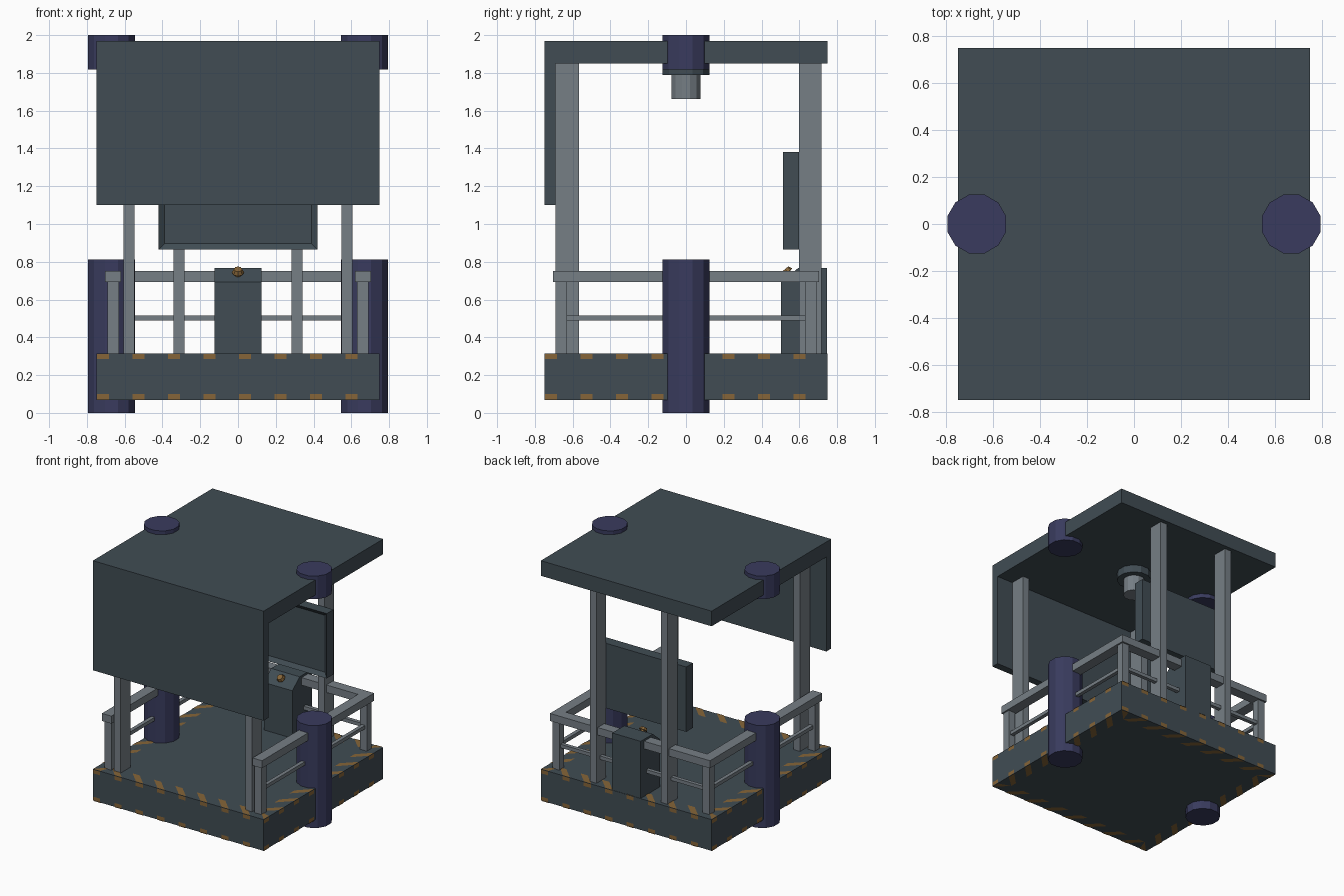
import bpy, bmesh, math
from mathutils import Matrix, Vector

if "Cube" in bpy.data.objects:
    bpy.data.objects.remove(bpy.data.objects["Cube"])


def material(name, rgb):
    m = bpy.data.materials.new(name)
    m.diffuse_color = (*rgb, 1)
    m.use_nodes = True
    m.node_tree.nodes["Principled BSDF"].inputs["Base Color"].default_value = m.diffuse_color
    return m


SLATE = material("dark slate", (0.052, 0.073, 0.088))
GREY = material("steel grey", (0.18, 0.21, 0.235))
NAVY = material("navy", (0.041, 0.044, 0.112))
AMBER = material("amber", (0.24, 0.13, 0.04))


def finish(name, bm, mat, normals=True):
    if normals:
        bmesh.ops.recalc_face_normals(bm, faces=bm.faces)
    me = bpy.data.meshes.new(name)
    bm.to_mesh(me)
    bm.free()
    me.materials.append(mat)
    ob = bpy.data.objects.new(name, me)
    bpy.context.collection.objects.link(ob)
    return ob


def box(name, x, y, z, mat):
    """Box from (min, max) ranges."""
    bm = bmesh.new()
    bmesh.ops.create_cube(bm, size=1)
    for v in bm.verts:
        v.co = [r[0] + (c + 0.5) * (r[1] - r[0]) for r, c in zip((x, y, z), v.co)]
    return finish(name, bm, mat)


def drum(name, x, y, z, radius, mat, sides=12):
    """Upright faceted cylinder with flats facing the axes."""
    bm = bmesh.new()
    mx = Matrix.Translation((x, y, sum(z) / 2)) @ Matrix.Rotation(math.pi / sides, 4, 'Z')
    bmesh.ops.create_cone(bm, cap_ends=True, segments=sides, radius1=radius,
                          radius2=radius, depth=z[1] - z[0], matrix=mx)
    return finish(name, bm, mat)


def span(s, a, b):
    return tuple(sorted((s * a, s * b)))


W = 0.75
# platform, roof and front visor
box("platform", (-W, W), (-W, W), (0.067, 0.315), SLATE)
box("roof", (-W, W), (-W, W), (1.85, 1.97), SLATE)
box("front_visor", (-W, W), (-W, -0.69), (1.1, 1.85), SLATE)

for s, side in ((-1, "left"), (1, "right")):
    # guide columns
    drum("lower_column_" + side, s * 0.67, 0, (0, 0.813), 0.1295, NAVY)
    drum("upper_column_" + side, s * 0.67, 0, (1.817, 2.0), 0.1295, NAVY)
    # roof posts
    box("front_post_" + side, span(s, 0.547, 0.606), (-0.69, -0.566), (0.315, 1.85), GREY)
    box("back_post_" + side, span(s, 0.283, 0.342), (0.597, 0.718), (0.315, 1.85), GREY)
    # side railing
    for y, end in ((-0.66, "front"), (0.66, "back")):
        box(f"rail_post_{end}_{side}", span(s, 0.63, 0.69), (y - 0.03, y + 0.03), (0.315, 0.692), GREY)
    box("hand_rail_" + side, span(s, 0.62, 0.703), (-0.703, 0.703), (0.692, 0.752), GREY)
    box("mid_rail_" + side, span(s, 0.645, 0.675), (-0.63, 0.63), (0.488, 0.516), GREY)

# back railing
box("hand_rail_back", (-0.62, 0.62), (0.62, 0.703), (0.692, 0.752), GREY)
box("mid_rail_back", (-0.63, 0.63), (0.645, 0.675), (0.488, 0.516), GREY)

# ceiling lamp
drum("lamp_base", 0, 0, (1.79, 1.85), 0.128, SLATE)
drum("lamp", 0, 0, (1.663, 1.79), 0.08, GREY)

# monitor with recessed screen
monitor = box("monitor", (-0.42, 0.42), (0.513, 0.597), (0.865, 1.38), SLATE)
bm = bmesh.new()
bm.from_mesh(monitor.data)
front = [f for f in bm.faces if f.normal.y < -0.9]
bmesh.ops.inset_region(bm, faces=front, thickness=0.045, depth=0)
bmesh.ops.translate(bm, verts=front[0].verts, vec=(0, 0.025, 0))
bm.to_mesh(monitor.data)
bm.free()

# control console with sloped top
bm = bmesh.new()
profile = [(0.503, 0.315), (0.747, 0.315), (0.747, 0.768), (0.595, 0.768), (0.503, 0.692)]
face = bm.faces.new([bm.verts.new((-0.125, y, z)) for y, z in profile])
ext = bmesh.ops.extrude_face_region(bm, geom=[face])["geom"]
bmesh.ops.translate(bm, verts=[e for e in ext if isinstance(e, bmesh.types.BMVert)], vec=(0.25, 0, 0))
finish("console", bm, SLATE)

# console button
bm = bmesh.new()
slope = Matrix.Translation((0, 0.544, 0.737)) @ Matrix.Rotation(math.atan2(0.076, 0.092), 4, 'X')
bmesh.ops.create_cone(bm, cap_ends=True, segments=8, radius1=0.018, radius2=0.018, depth=0.03, matrix=slope)
bmesh.ops.create_cone(bm, cap_ends=True, segments=8, radius1=0.033, radius2=0.022, depth=0.022,
                      matrix=slope @ Matrix.Translation((0, 0, 0.02)))
finish("button", bm, AMBER)

# hazard stripes round the platform: slanted on top and bottom, short dashes on the walls
bm = bmesh.new()
GAP, BAND, DASH = 0.003, 0.1, 0.063


def plate(points, normal, turn):
    pts = [Vector(p) for p in points]
    pts = [p for i, p in enumerate(pts) if (p - pts[i - 1]).length > 1e-4]
    f = bm.faces.new([bm.verts.new(turn @ p) for p in pts])
    f.normal_update()
    if f.normal.dot(turn @ Vector(normal)) < 0:
        f.normal_flip()


for quarter in range(4):
    turn = Matrix.Rotation(quarter * math.pi / 2, 3, 'Z')
    for k in range(-4, 4):
        a = 0.005 + 0.188 * k
        b = a + DASH
        lim = -W + BAND
        for z, up in ((0.315 + GAP, 1), (0.067 - GAP, -1)):
            plate([(a, -W, z), (b, -W, z), (max(b - BAND, lim), lim, z), (max(a - BAND, lim), lim, z)],
                  (0, 0, up), turn)
        for z in (0.07, 0.284):
            y = -W - GAP
            plate([(a, y, z), (b, y, z), (b, y, z + 0.029), (a, y, z + 0.029)], (0, -1, 0), turn)
finish("hazard_stripes", bm, AMBER, normals=False)
